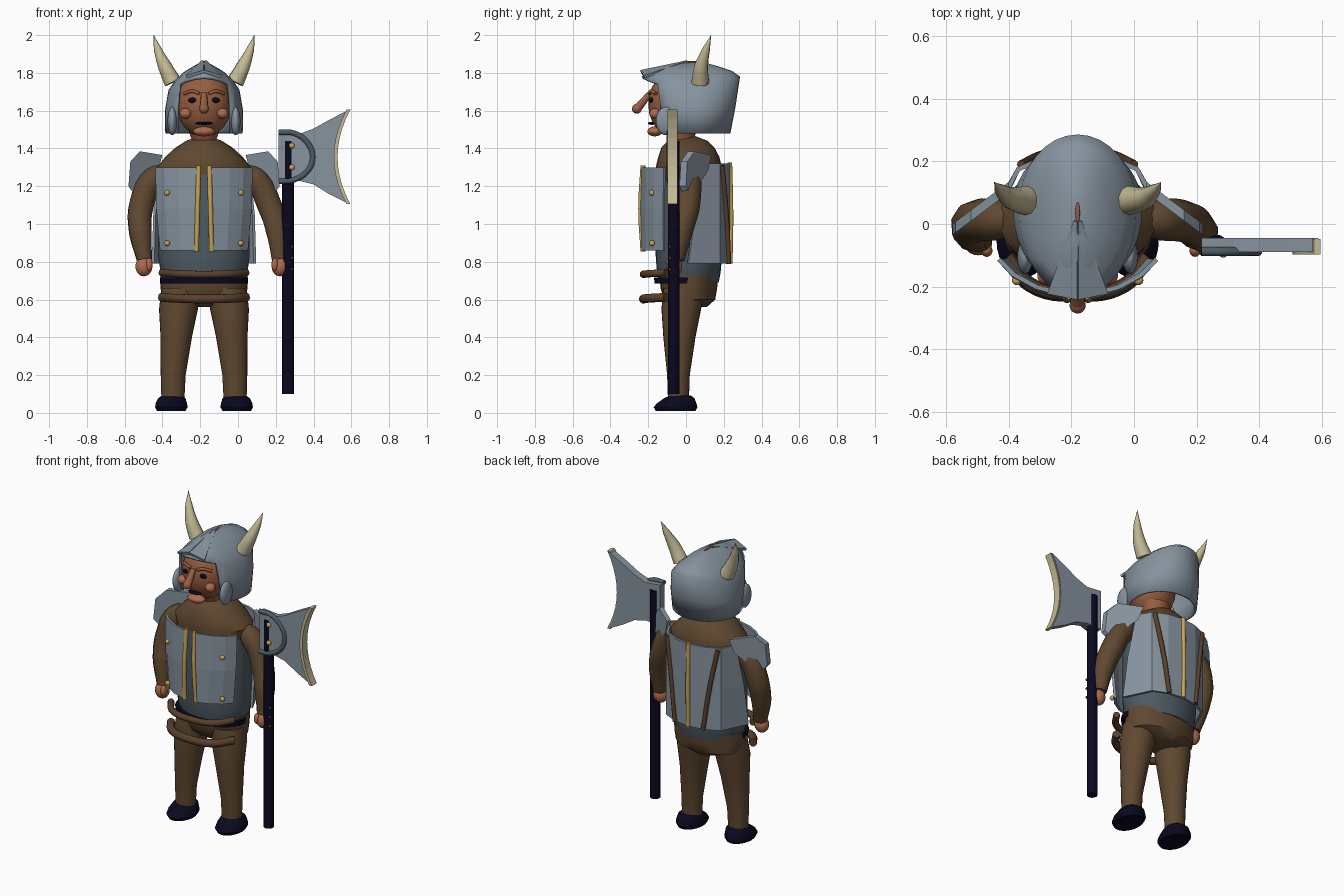
import bpy, bmesh, math
from mathutils import Vector

if "Cube" in bpy.data.objects:
    bpy.data.objects.remove(bpy.data.objects["Cube"])

CX = -0.18  # centre line of the figure
COLOURS = {
    "steel": (.238, .292, .345), "mail": (.075, .105, .125), "brown_cloth": (.115, .066, .03),
    "skin": (.31, .112, .052), "ruddy_skin": (.42, .15, .075), "bone": (.55, .49, .30),
    "brass": (.58, .37, .09), "black_navy": (.003, .0025, .014), "strap_leather": (.10, .05, .024)}
MATS = {}
for key, c in COLOURS.items():
    MATS[key] = bpy.data.materials.new(key)
    MATS[key].diffuse_color = (*c, 1)


def finish(name, mesh, mat, smooth=40):
    mesh.materials.clear()
    mesh.materials.append(MATS[mat])
    ob = bpy.data.objects.new(name, mesh)
    bpy.context.collection.objects.link(ob)
    if smooth:
        bpy.ops.object.select_all(action='DESELECT')
        ob.select_set(True)
        bpy.context.view_layer.objects.active = ob
        bpy.ops.object.shade_smooth_by_angle(angle=math.radians(smooth))
    return ob


def from_bm(name, bm, mat, smooth=40):
    bmesh.ops.recalc_face_normals(bm, faces=bm.faces)
    me = bpy.data.meshes.new(name)
    bm.to_mesh(me)
    bm.free()
    return finish(name, me, mat, smooth)


def loft(name, rings, mat, n=28):
    """Closed stack of level ellipses: (x, y, z, rx, ry)."""
    bm = bmesh.new()
    loops = [[bm.verts.new((x + rx * math.cos(i * math.tau / n), y + ry * math.sin(i * math.tau / n), z))
              for i in range(n)] for x, y, z, rx, ry in rings]
    for a, b in zip(loops, loops[1:]):
        for i in range(n):
            bm.faces.new((a[i], a[(i + 1) % n], b[(i + 1) % n], b[i]))
    bm.faces.new(loops[0])
    bm.faces.new(loops[-1])
    return from_bm(name, bm, mat)


def ball(name, loc, size, mat):
    bm = bmesh.new()
    bmesh.ops.create_uvsphere(bm, u_segments=20, v_segments=12, radius=1)
    bmesh.ops.scale(bm, vec=size, verts=bm.verts)
    bmesh.ops.translate(bm, vec=loc, verts=bm.verts)
    return from_bm(name, bm, mat)


def tube(name, pts, mat, radii):
    """Round sweep through points, with one radius or one per point."""
    cu = bpy.data.curves.new(name, 'CURVE')
    cu.dimensions, cu.bevel_depth, cu.bevel_resolution = '3D', 1, 3
    cu.use_fill_caps, cu.resolution_u = True, 6
    sp = cu.splines.new('BEZIER')
    sp.bezier_points.add(len(pts) - 1)
    for i, (bp, p) in enumerate(zip(sp.bezier_points, pts)):
        bp.co = p
        bp.radius = radii[i] if isinstance(radii, (list, tuple)) else radii
        bp.handle_left_type = bp.handle_right_type = 'AUTO'
    tmp = bpy.data.objects.new(name + "_path", cu)
    bpy.context.collection.objects.link(tmp)
    bpy.context.view_layer.update()
    me = bpy.data.meshes.new_from_object(tmp.evaluated_get(bpy.context.evaluated_depsgraph_get()))
    bpy.data.objects.remove(tmp)
    return finish(name, me, mat)


def sheet(name, rows, mat, thick=0.015):
    """Faceted plate from a grid of points."""
    bm = bmesh.new()
    g = [[bm.verts.new(p) for p in r] for r in rows]
    for a, b in zip(g, g[1:]):
        for i in range(len(a) - 1):
            bm.faces.new((a[i], a[i + 1], b[i + 1], b[i]))
    ob = from_bm(name, bm, mat, 0)
    m = ob.modifiers.new("thickness", 'SOLIDIFY')
    m.thickness, m.offset = thick, 0
    return ob


def slab(name, outline, thick, mat):
    """Flat outline of 3D points extruded along y."""
    bm = bmesh.new()
    f = bm.faces.new([bm.verts.new(p) for p in outline])
    ex = bmesh.ops.extrude_face_region(bm, geom=[f])
    bmesh.ops.translate(bm, vec=(0, thick, 0), verts=[v for v in ex["geom"] if isinstance(v, bmesh.types.BMVert)])
    return from_bm(name, bm, mat, 0)


# trunk: hips, mail shirt and shoulders
loft("hips", [(CX, .02, .56, .10, .09), (CX, .02, .60, .22, .135), (CX, .015, .66, .23, .15),
              (CX, .015, .73, .23, .155)], "brown_cloth")
loft("mail_shirt", [(CX, .015, .69, .205, .158), (CX, .015, .74, .23, .168), (CX, .015, .82, .24, .175),
                    (CX, .015, 1.1, .24, .18), (CX, .015, 1.29, .235, .17)], "mail")
loft("shoulders", [(CX, .015, 1.2, .23, .165), (CX, .015, 1.30, .25, .175), (CX, .015, 1.355, .205, .162),
                   (CX, .01, 1.405, .15, .14), (CX, .01, 1.44, .095, .105), (CX, .01, 1.465, .03, .04)], "brown_cloth")
loft("neck", [(CX, -.02, 1.43, .06, .06), (CX, -.03, 1.52, .09, .09)], "skin")

# belts across the front
loft("waist_band", [(CX, -.015, .685, .232, .152), (CX, -.015, .718, .234, .154)], "black_navy")
for name, z, r in (("upper_belt", .737, .02), ("lower_belt", .607, .024)):
    tube(name, [(CX - .225, -.105, z + .005), (CX - .15, -.195, z), (CX, -.225, z - .004),
                (CX + .15, -.195, z), (CX + .225, -.105, z + .005)], "strap_leather", r)

# head and face
ball("head", (CX, -.06, 1.635), (.146, .14, .175), "skin")
tube("nose", [(CX, -.195, 1.69), (CX, -.225, 1.65), (CX, -.258, 1.612)], "skin", [.015, .02, .024])
ball("nose_tip", (CX, -.26, 1.61), (.026, .026, .026), "skin")
ball("chin", (CX, -.165, 1.49), (.058, .04, .026), "ruddy_skin")
ball("mouth", (CX, -.182, 1.533), (.046, .02, .008), "black_navy")

# helmet shell: rings that rise toward front and back, open before the face
N = 32
bm = bmesh.new()
loops = []
for rx, yf, yb, zs, ze in ((.205, -.18, .235, 1.48, 1.48), (.207, -.21, .262, 1.60, 1.62),
                           (.188, -.235, .286, 1.71, 1.78), (.15, -.19, .245, 1.765, 1.81),
                           (.10, -.14, .18, 1.81, 1.832), (.03, -.04, .09, 1.85, 1.857)):
    ring = []
    for i in range(N):
        a = i * math.tau / N  # zero points to the front
        c = math.cos(a)
        y = .05 + ((yf - .05) * c if c > 0 else (yb - .05) * -c)
        ring.append(bm.verts.new((CX + rx * math.sin(a), y, zs + (ze - zs) * c * c)))
    loops.append(ring)
for k, (a, b) in enumerate(zip(loops, loops[1:])):
    for i in range(N):
        if k < 2 and (i < 4 or i >= N - 4):
            continue
        bm.faces.new((a[i], a[(i + 1) % N], b[(i + 1) % N], b[i]))
bm.faces.new(loops[-1])
helmet = from_bm("helmet", bm, "steel", 65)
mod = helmet.modifiers.new("thickness", 'SOLIDIFY')
mod.thickness, mod.offset = .015, -1
ball("crown_slot", (CX, .035, 1.858), (.007, .035, .005), "skin")

for s, side in ((-1, "left"), (1, "right")):
    def P(dx, y, z):
        return Vector((CX + s * dx, y, z))

    # face details and helmet fittings
    ball(side + "_eye", P(.06, -.184, 1.655), (.024, .012, .014), "black_navy")
    tube(side + "_brow", [P(.025, -.192, 1.69), P(.06, -.187, 1.703), P(.105, -.158, 1.69)], "skin", .009)
    ball(side + "_cheek", P(.098, -.165, 1.585), (.031, .03, .028), "ruddy_skin")
    ball(side + "_cheek_guard", P(.168, -.105, 1.545), (.025, .055, .075), "steel")
    sheet(side + "_visor", [[P(0, .01, 1.86), P(0, -.24, 1.808)],
                            [P(.012, .01, 1.858), P(.095, -.222, 1.778)]], "steel")
    tube(side + "_horn", [P(.165, .075, 1.75), P(.205, .08, 1.83), P(.243, .105, 1.92), P(.266, .133, 2.0)],
         "bone", [.047, .038, .022, .001])

    # legs and boots
    loft(side + "_leg", [P(.165, -.04, .05)[:] + (.06, .055), P(.163, -.04, .2)[:] + (.066, .06),
                         P(.147, -.035, .4)[:] + (.083, .085), P(.135, -.025, .55)[:] + (.103, .105),
                         P(.12, -.01, .66)[:] + (.105, .11)], "brown_cloth")
    loft(side + "_boot", [P(.173, -.055, .01)[:] + (.075, .105), P(.173, -.055, .03)[:] + (.086, .116),
                          P(.173, -.05, .05)[:] + (.083, .105), P(.17, -.035, .078)[:] + (.072, .08),
                          P(.168, -.03, .092)[:] + (.055, .055)], "black_navy")

    # arms and fists; the right hand reaches out to the shaft
    k = .085 if s > 0 else 0
    tube(side + "_arm", [P(.19, .015, 1.27), P(.265, .015, 1.24), P(.333 + .2 * k, .005, 1.09),
                         P(.337 + .6 * k, -.025, .96), P(.315 + k, -.05, .81)],
         "brown_cloth", [.05, .068, .068, .062, .042])
    ball(side + "_fist", P(.318 + k, -.06, .775), (.045, .04, .052), "ruddy_skin")
    ball(side + "_thumb", P(.29 + k, -.085, .785), (.018, .02, .035), "ruddy_skin")

    # shoulder plate, angled from outer front to inner back
    prof = ((.40, 1.2), (.39, 1.33), (.34, 1.385), (.22, 1.365), (.245, 1.28), (.29, 1.23), (.365, 1.15))
    slab(side + "_shoulder_plate", [P(x, -.035 + (.40 - x) * .75, z) for x, z in prof], .035, "steel")

    # breastplate half with brass edge and studs
    cols = ((.035, -.232), (.13, -.205), (.20, -.165), (.247, -.115))
    sheet(side + "_breastplate", [[P(x * kx, y * ky, z) for x, y in cols]
                                  for z, kx, ky in ((1.30, 1.02, .98), (1.08, 1, 1.02), (.86, .92, 1))], "steel")
    tube(side + "_brass_edge", [P(.028, -.228, 1.31), P(.034, -.24, 1.08), P(.04, -.228, .855)], "brass", .013)
    for z in (1.165, .898):
        ball(side + "_stud", P(.195, -.18, z), (.015, .015, .015), "brass")

    # backplate half with slanted strap
    sheet(side + "_backplate", [[P(0, .228, z), P(.1, .215, z), P(.19, .175, z), P(xo, yo, z)]
                                for z, xo, yo in ((1.32, .235, .09), (1.05, .262, .045), (.79, .27, .01))], "steel")
    tube(side + "_back_strap", [P(.18, .19, 1.31), P(.135, .213, 1.05), P(.10, .226, .79)], "strap_leather", .014)
tube("back_brass_strip", [(CX, .232, 1.325), (CX, .238, 1.05), (CX, .234, .79)], "brass", .013)

# axe: shaft, blade with hollow cutting edge, collar and rivets
loft("axe_shaft", [(.265, -.065, .1, .031, .031), (.265, -.065, 1.44, .031, .031)], "black_navy", 16)
edge = [(.588 - .068 * (1 - ((z - 1.355) / .25) ** 2), z)
        for z in (1.605 - .05 * i for i in range(11))]
blade = [(.215, 1.485), (.32, 1.475), (.40, 1.505), (.48, 1.55)] + edge + [(.48, 1.16), (.40, 1.21), (.32, 1.23), (.215, 1.225)]
slab("axe_blade", [(x, -.09, z) for x, z in blade], .046, "steel")
rim = [(x + .007, z) for x, z in edge] + [(x - .013, z) for x, z in reversed(edge)]
slab("axe_cutting_edge", [(x, -.098, z) for x, z in rim], .05, "bone")
tube("axe_collar", [(.215, -.088, 1.485), (.30, -.088, 1.48), (.375, -.088, 1.42), (.395, -.088, 1.355),
                    (.375, -.088, 1.29), (.30, -.088, 1.235), (.215, -.088, 1.225)], "mail", .015)
for z in (1.415, 1.30):
    ball("axe_rivet", (.285, -.095, z), (.015, .012, .015), "brass")
for z in (.76, .82, .88):
    ball("grip_stud", (.287, -.086, z), (.008, .008, .008), "strap_leather")

for m in bpy.data.materials:
    if m.users and not m.is_grease_pencil:
        m.use_nodes = True
        m.node_tree.nodes["Principled BSDF"].inputs["Base Color"].default_value = m.diffuse_color
